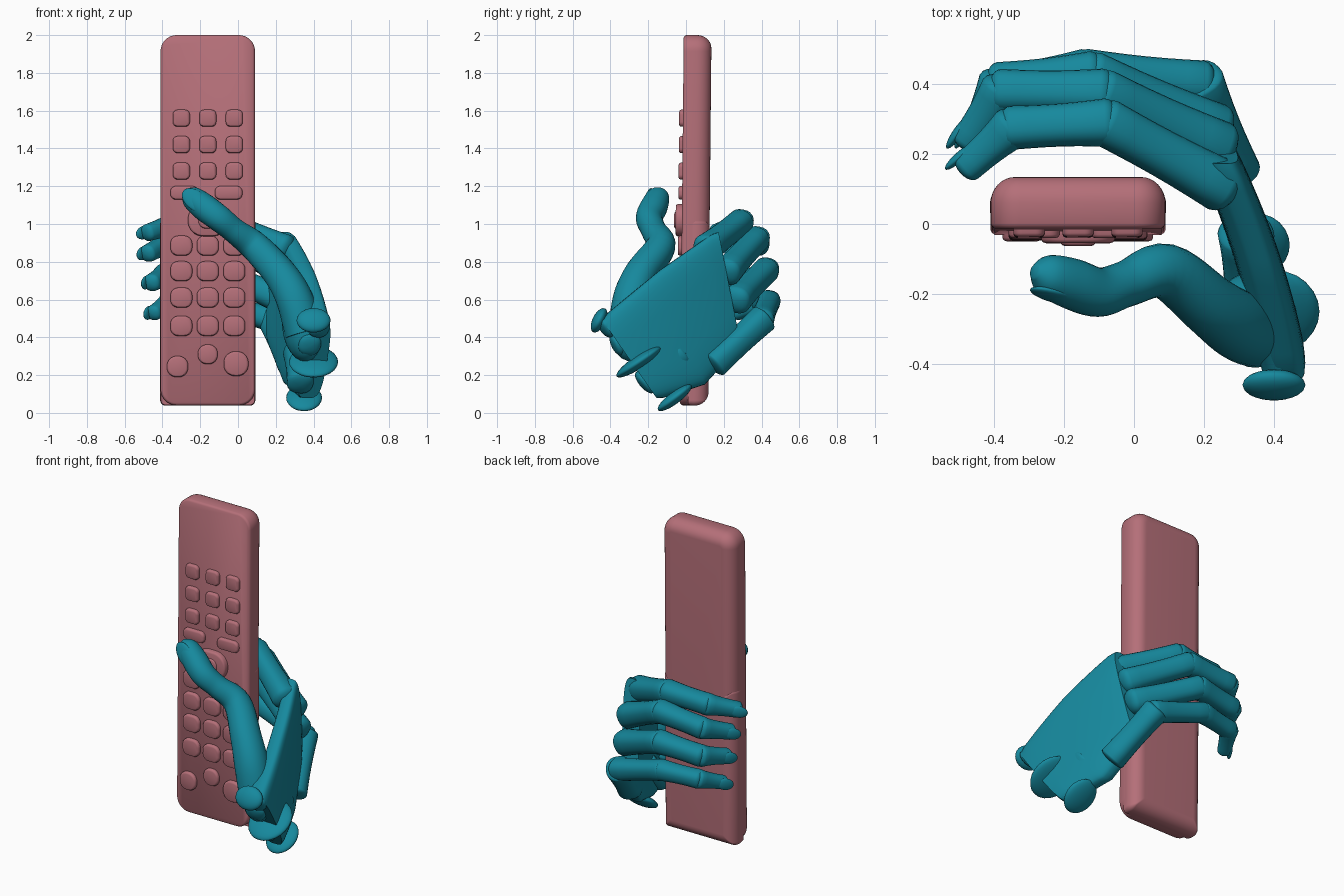
import bpy, bmesh, math
from mathutils import Vector

if "Cube" in bpy.data.objects:
    bpy.data.objects.remove(bpy.data.objects["Cube"])

def material(name, color):
    m = bpy.data.materials.new(name)
    m.diffuse_color = color
    m.use_nodes = True
    m.node_tree.nodes["Principled BSDF"].inputs["Base Color"].default_value = m.diffuse_color
    return m

TEAL = material("teal", (0.008, 0.25, 0.34, 1))
PINK = material("rose", (0.46, 0.16, 0.19, 1))

def spow(v, p):
    return math.copysign(abs(v) ** p, v)

def loft(name, rings, mat, angle=40):
    """Skin a list of equal-length closed rings and cap both ends."""
    bm = bmesh.new()
    vs = [[bm.verts.new(p) for p in r] for r in rings]
    n = len(vs[0])
    for a, b in zip(vs, vs[1:]):
        for i in range(n):
            bm.faces.new((a[i], a[(i + 1) % n], b[(i + 1) % n], b[i]))
    bm.faces.new(vs[0])
    bm.faces.new(vs[-1])
    bmesh.ops.recalc_face_normals(bm, faces=bm.faces[:])
    me = bpy.data.meshes.new(name)
    bm.to_mesh(me)
    bm.free()
    ob = bpy.data.objects.new(name, me)
    bpy.context.collection.objects.link(ob)
    me.materials.append(mat)
    bpy.context.view_layer.objects.active = ob
    ob.select_set(True)
    bpy.ops.object.shade_smooth_by_angle(angle=math.radians(angle))
    ob.select_set(False)
    return ob

def ring(c, d, r, n=24, p=0.85):
    """Slightly squared circle around c, facing along d."""
    u = d.cross(Vector((0.1, 0.2, 1))).normalized()
    w = d.cross(u).normalized()
    out = []
    for i in range(n):
        a = 2 * math.pi * i / n
        out.append(c + u * r * spow(math.cos(a), p) + w * r * spow(math.sin(a), p))
    return out

def capsule(name, a, b, ra, rb, cap=0.6):
    """Tapered bone segment with rounded ends and a slight waist."""
    a, b = Vector(a), Vector(b)
    d = (b - a).normalized()
    rings = []
    for k in range(6):
        t = math.pi / 2 * (k + 0.3) / 5.3
        rings.append(ring(a - d * ra * cap * math.cos(t), d, ra * math.sin(t)))
    for k in range(1, 6):
        t = k / 6
        rings.append(ring(a.lerp(b, t), d, (ra + (rb - ra) * t) * (1 - 0.07 * math.sin(math.pi * t))))
    for k in range(5, -1, -1):
        t = math.pi / 2 * (k + 0.3) / 5.3
        rings.append(ring(b + d * rb * cap * math.cos(t), d, rb * math.sin(t)))
    return loft(name, rings, TEAL)

def ellipsoid(name, loc, axis, up, size, mat=TEAL):
    """Flattened ball: size = (along axis, across, along up)."""
    x = Vector(axis).normalized()
    z = Vector(up)
    z = (z - x * z.dot(x)).normalized()
    y = z.cross(x)
    rings = []
    for k in range(13):
        t = math.pi * (k + 0.15) / 12.3
        c = Vector(loc) - x * size[0] * math.cos(t)
        s = math.sin(t)
        rings.append([c + (y * size[1] * math.cos(a) + z * size[2] * math.sin(a)) * s
                      for a in (2 * math.pi * i / 24 for i in range(24))])
    return loft(name, rings, mat, 60)

# ---- Remote control ----
def rounded_rect(cx, cz, hw, hh, r, y, n=8):
    pts = []
    for q, (sx, sz) in enumerate(((1, 1), (-1, 1), (-1, -1), (1, -1))):
        for k in range(n + 1):
            a = math.pi / 2 * (q + k / n)
            x = cx + sx * (hw - r) + r * math.cos(a)
            z = cz + sz * (hh - r) + r * math.sin(a)
            pts.append(Vector((x, y - 0.01 * (2 - z), z)))   # slight lean
    return pts

def slab(name, cx, cz, hw, hh, r, profile, mat=PINK):
    """Stack inset rounded rectangles along y; profile = (y, inset)."""
    return loft(name, [rounded_rect(cx, cz, hw - i, hh - i, max(r - i, 0.006), y)
                       for y, i in profile], mat)

def arc(y, depth, r):
    return [(y - depth + depth * math.sin(k * math.pi / 16), r * (1 - math.cos(k * math.pi / 16)))
            for k in range(9)]

slab("remote_body", -0.16, 1.02, 0.25, 0.98, 0.085,
     [(-0.012, 0.012), (-0.006, 0.004), (0.002, 0)] + arc(0.135, 0.075, 0.07))
slab("battery_cover", -0.16, 0.535, 0.252, 0.497, 0.03,
     [(0.03, 0.004), (0.06, 0)] + [(y + 0.003, i) for y, i in arc(0.135, 0.075, 0.07)][1:])

def button(name, x, z, hw, hh, r, h=0.032):
    slab(name, x, z, hw, hh, r, [(0.0, 0), (-h + 0.01, 0), (-h + 0.003, 0.004), (-h, 0.012)])

cols = (-0.30, -0.16, -0.02)
for z in (1.56, 1.42, 1.28):
    for x in cols:
        button("square_button", x, z, 0.045, 0.045, 0.026)
for x in (-0.285, -0.05):
    button("wide_button", x, 1.165, 0.073, 0.036, 0.03)
button("direction_pad", -0.16, 1.02, 0.105, 0.085, 0.08, 0.045)
button("select_button", -0.16, 1.02, 0.05, 0.045, 0.04, 0.053)
for z in (0.885, 0.75, 0.61, 0.46):
    for x in cols:
        button("round_button", x, z, 0.058, 0.053, 0.042)
for x, z, r in ((-0.32, 0.245, 0.056), (-0.16, 0.31, 0.052), (-0.01, 0.26, 0.065)):
    button("lower_button", x, z, r, r, r * 0.9)

# ---- Palm: lofted slab following a curved outer surface ----
def outer_x(y):
    return 0.385 - 0.38 * y - 0.25 * y * y

def mix(pts, t):
    s = t * (len(pts) - 1)
    i = min(int(s), len(pts) - 2)
    return Vector(pts[i]).lerp(Vector(pts[i + 1]), s - i)

upper = [(-0.45, 0.50), (-0.14, 0.755), (0.17, 0.97)]
lower = [(-0.15, 0.07), (0.10, 0.15), (0.29, 0.36)]
rings = []
for k in range(17):
    t = k / 16
    u, l = mix(upper, t), mix(lower, t)
    c, h = (u + l) / 2, (u - l) / 2
    shrink = 0.96 if k in (0, 16) else 1
    r = []
    for i in range(40):
        a = 2 * math.pi * i / 40
        p = c + h * spow(math.cos(a), 0.5) * shrink
        th = 0.07 - 0.008 * t
        r.append(Vector((outer_x(p.x) - th + th * shrink * spow(math.sin(a), 0.55), p.x, p.y)))
    rings.append(r)
loft("palm", rings, TEAL)

# Little-finger edge of the palm
capsule("palm_edge", (0.285, 0.15, 0.26), (0.18, 0.41, 0.50), 0.075, 0.075, 0.3)

# Wrist bones sticking out of the open end
capsule("wrist_bone", (0.43, -0.43, 0.45), (0.38, -0.28, 0.55), 0.058, 0.06, 0.4)
capsule("wrist_bone", (0.38, -0.37, 0.36), (0.35, -0.18, 0.45), 0.06, 0.07, 0.4)
capsule("wrist_bone", (0.33, -0.22, 0.16), (0.32, -0.03, 0.32), 0.07, 0.08, 0.4)
ellipsoid("wrist_disc", (0.40, -0.25, 0.27), (0, 0.83, 0.55), (0, -0.55, 0.83), (0.14, 0.13, 0.035))
ellipsoid("wrist_disc", (0.35, -0.06, 0.08), (0, 0.8, 0.6), (0, -0.6, 0.8), (0.11, 0.095, 0.032))
ellipsoid("wrist_disc", (0.40, -0.46, 0.49), (0, 0.4, 0.8), (0, -0.8, 0.4), (0.07, 0.09, 0.035))

# ---- Fingers: three segments and a nail each ----
fingers = {
    "index": [(0.25, 0.11, 0.87), (-0.08, 0.29, 1.01), (-0.35, 0.275, 0.995), (-0.475, 0.165, 0.955)],
    "middle": [(0.24, 0.22, 0.75), (-0.09, 0.375, 0.92), (-0.38, 0.38, 0.895), (-0.475, 0.24, 0.845)],
    "ring": [(0.23, 0.27, 0.60), (-0.12, 0.425, 0.755), (-0.385, 0.40, 0.73), (-0.455, 0.25, 0.69)],
    "little": [(0.19, 0.40, 0.49), (-0.14, 0.44, 0.59), (-0.37, 0.40, 0.58), (-0.445, 0.27, 0.53)],
}
for name, pts in fingers.items():
    s = 0.88 if name == "little" else 1
    radii = (0.076 * s, 0.068 * s, 0.062 * s, 0.046 * s)
    for i in range(3):
        capsule(f"{name}_finger_segment", pts[i], pts[i + 1], radii[i], radii[i + 1])
    d = Vector(pts[3]) - Vector(pts[2])
    up = Vector((d.y, -d.x, 0)).normalized()
    ellipsoid(f"{name}_nail", Vector(pts[3]) + up * 0.036 * s * (1 if up.x < 0 else -1),
              d, up, (0.055, 0.035, 0.014))

# ---- Thumb: one smooth tube across the front ----
path = [(0.35, -0.31, 0.42, 0.10), (0.30, -0.29, 0.60, 0.098), (0.22, -0.235, 0.74, 0.088),
        (0.09, -0.135, 0.88, 0.079), (-0.02, -0.17, 0.965, 0.066), (-0.10, -0.195, 1.03, 0.07),
        (-0.18, -0.17, 1.09, 0.072), (-0.25, -0.145, 1.145, 0.058), (-0.285, -0.135, 1.17, 0.02)]
P = [Vector(p) for p in path]
curve = []
for i in range(len(P) - 1):
    a, b, c, d = P[max(i - 1, 0)], P[i], P[i + 1], P[min(i + 2, len(P) - 1)]
    for k in range(6):
        t = k / 6
        curve.append(0.5 * (2 * b + (c - a) * t + (2 * a - 5 * b + 4 * c - d) * t * t
                            + (3 * b - a - 3 * c + d) * t ** 3))
curve.append(P[-1])
rings = []
for i, p in enumerate(curve):
    d = (curve[min(i + 1, len(curve) - 1)] - curve[max(i - 1, 0)]).to_3d().normalized()
    rings.append(ring(p.to_3d(), d, p.w, p=0.95))
loft("thumb", rings, TEAL, 50)
ellipsoid("thumb_nail", (-0.225, -0.205, 1.125), (-0.75, 0.25, 0.6), (-0.1, -1, 0.2), (0.085, 0.052, 0.016))
ellipsoid("thumb_base", (0.345, -0.27, 0.46), (-0.1, 0.2, 1), (-1, -0.3, 0), (0.19, 0.13, 0.11))
